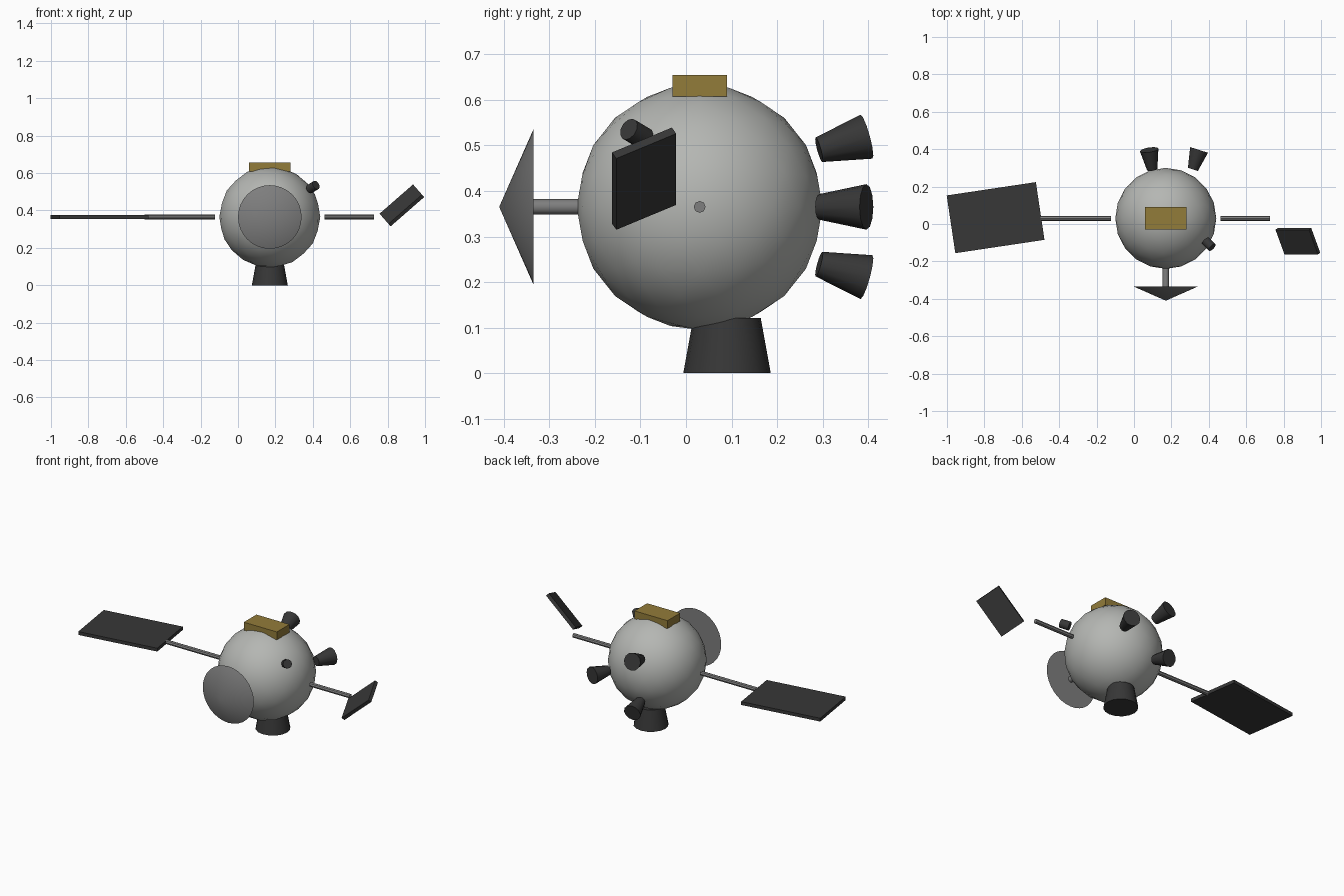
import bpy
import math
from mathutils import Vector, Matrix

if "Cube" in bpy.data.objects:
    bpy.data.objects.remove(bpy.data.objects["Cube"], do_unlink=True)


def material(name, rgb, rough=0.6):
    m = bpy.data.materials.new(name)
    m.use_nodes = True
    m.diffuse_color = (*rgb, 1)
    m.roughness = rough
    node = m.node_tree.nodes["Principled BSDF"]
    node.inputs["Base Color"].default_value = (*rgb, 1)
    node.inputs["Roughness"].default_value = rough
    return m


hull = material("hull grey", (0.46, 0.47, 0.45))
metal = material("metal grey", (0.21, 0.21, 0.21))
dark = material("dark grey", (0.038, 0.038, 0.038))
gold = material("gold", (0.29, 0.2, 0.042))


def finish(name, mat, smooth=True):
    ob = bpy.context.object
    ob.name = name
    ob.data.materials.append(mat)
    if smooth:
        bpy.ops.object.shade_smooth_by_angle(angle=math.radians(40))
    return ob


def tapered(name, start, end, r_start, r_end, mat, sides=12):
    """Round part running between two points."""
    a, b = Vector(start), Vector(end)
    turn = (b - a).to_track_quat("Z", "Y").to_euler()
    bpy.ops.mesh.primitive_cone_add(vertices=sides, radius1=r_start, radius2=r_end,
                                    depth=(b - a).length, location=(a + b) / 2,
                                    rotation=turn)
    return finish(name, mat)


def box(name, centre, size, mat, axes=None):
    """Box with an optional set of three direction vectors."""
    bpy.ops.mesh.primitive_cube_add(size=1)
    ob = finish(name, mat, smooth=False)
    rot = Matrix(axes).transposed().to_4x4() if axes else Matrix()
    ob.data.transform(rot @ Matrix.Diagonal((*size, 1)))
    ob.location = centre
    return ob


CX, CY, CZ = 0.17, 0.03, 0.365

# Round hull
bpy.ops.mesh.primitive_ico_sphere_add(subdivisions=3, radius=0.27, location=(CX, CY, CZ))
finish("hull", hull)

# Equipment box on top
box("top_box", (CX, CY, 0.631), (0.22, 0.12, 0.048), gold)

# Main engine below
tapered("main_engine", (CX, 0.09, 0), (CX, 0.09, 0.121), 0.096, 0.074, dark, 16)

# Three splayed rear thrusters
for i in range(3):
    ang = i * math.tau / 3
    c, s = math.cos(ang), math.sin(ang)
    tapered(f"rear_thruster_{i + 1}",
            (CX + 0.145 * c, 0.292, CZ + 0.145 * s),
            (CX + 0.178 * c, 0.396, CZ + 0.178 * s), 0.028, 0.05, dark)

# Forward dish and its mast
tapered("dish_mast", (CX, -0.225, CZ), (CX, -0.336, CZ), 0.017, 0.017, metal)
tapered("dish", (CX, -0.335, CZ), (CX, -0.41, CZ), 0.17, 0, metal, 32)

# Side arms
tapered("right_arm", (-0.5, CY, CZ), (-0.122, CY, CZ), 0.013, 0.013, metal, 8)
tapered("left_arm", (0.462, CY, CZ), (0.728, CY, CZ), 0.013, 0.013, metal, 8)

# Large panel, slightly swung
panel = box("right_panel", (-0.74, 0.034, CZ), (0.482, 0.312, 0.02), dark)
panel.rotation_euler.z = math.radians(8.5)

# Small tilted panel
u = Vector((0.18, 0, 0.157)).normalized()
v = Vector((0.048, -0.131, -0.054))
v = (v - u * v.dot(u)).normalized()
box("left_panel", (0.876, -0.092, 0.427), (0.238, 0.15, 0.02), dark, (u, v, u.cross(v)))

# Sensor on the front upper side
pos, aim = Vector((0.4, -0.108, 0.525)), Vector((0.65, -0.65, 0.39)).normalized()
tapered("sensor", pos - aim * 0.027, pos + aim * 0.027, 0.025, 0.025, dark)
